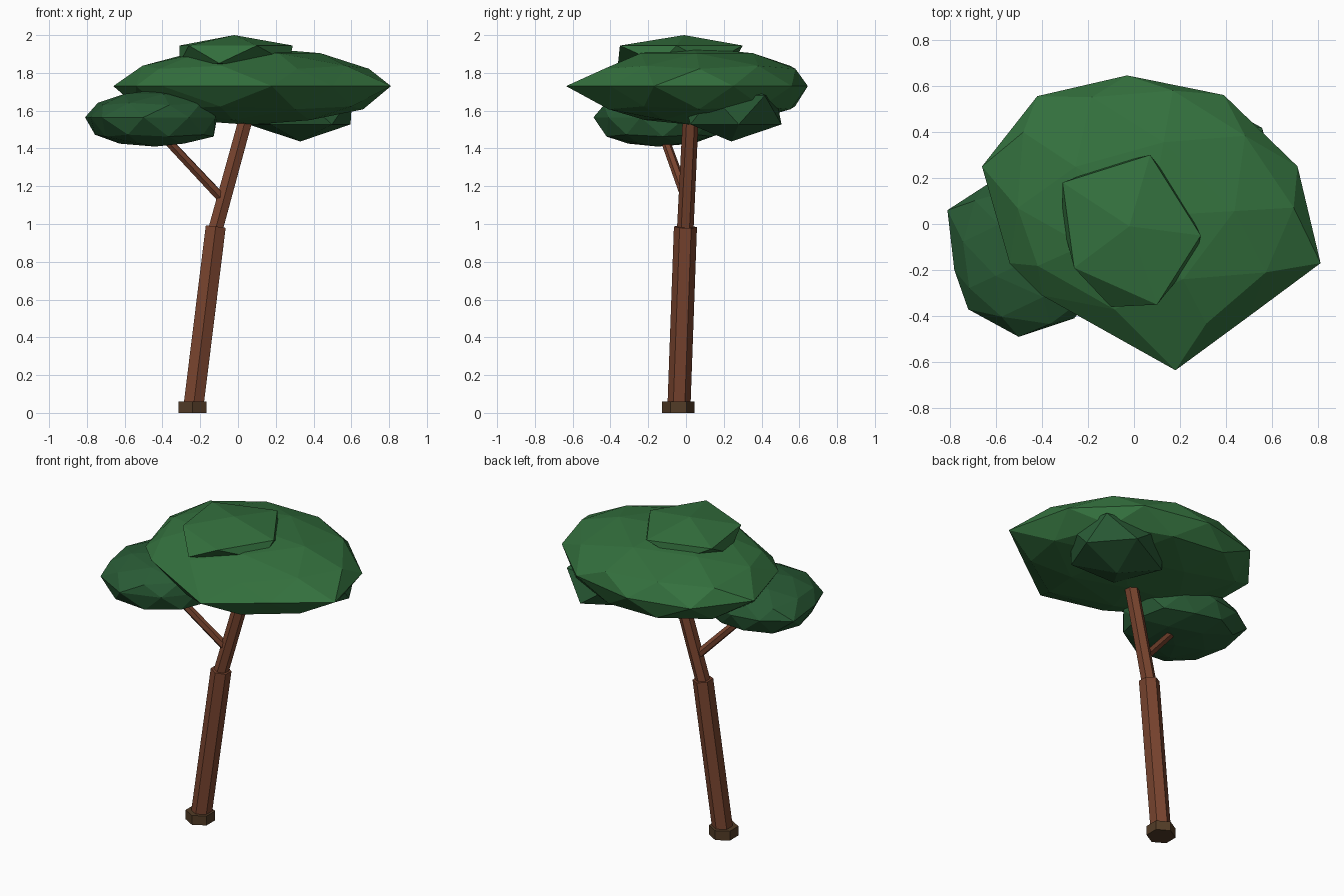
import bpy, bmesh, math
from mathutils import Vector

if "Cube" in bpy.data.objects:
    bpy.data.objects.remove(bpy.data.objects["Cube"])

def material(name, rgb):
    m = bpy.data.materials.new(name)
    m.diffuse_color = (*rgb, 1)
    m.use_nodes = True
    m.node_tree.nodes["Principled BSDF"].inputs["Base Color"].default_value = m.diffuse_color
    return m

BARK = material("bark", (0.19, 0.058, 0.028))
ROOT = material("root", (0.085, 0.045, 0.02))
LEAF = material("leaf", (0.034, 0.165, 0.048))
DARK = material("dark_leaf", (0.022, 0.105, 0.036))

def finish(name, bm, mat):
    bmesh.ops.recalc_face_normals(bm, faces=bm.faces)
    me = bpy.data.meshes.new(name)
    bm.to_mesh(me)
    bm.free()
    me.materials.append(mat)
    ob = bpy.data.objects.new(name, me)
    bpy.context.collection.objects.link(ob)

def limb(name, a, b, r1, r2, mat):
    """Six-sided tapered prism from point a to point b."""
    a, b = Vector(a), Vector(b)
    bm = bmesh.new()
    bmesh.ops.create_cone(bm, cap_ends=True, segments=6, radius1=r1, radius2=r2,
                          depth=(b - a).length)
    q = Vector((0, 0, 1)).rotation_difference(b - a)
    for v in bm.verts:
        v.co = q @ v.co + (a + b) / 2
    finish(name, bm, mat)

def foliage(name, centre, up, down, outline, start, level, grow, mat,
            lean=(0, 0), flat=1.0):
    """Icosphere whose plan follows a ten-point outline starting at a given angle.
    lean shifts everything off the equator, flat < 1 flattens the underside."""
    c = Vector(centre)
    bm = bmesh.new()
    bmesh.ops.create_icosphere(bm, subdivisions=level, radius=1)
    for v in bm.verts:
        x, y, z = v.co.normalized()
        t = ((math.degrees(math.atan2(y, x)) - start) % 360) / 36
        i, f = int(t) % 10, t - int(t)
        p = Vector(outline[i]).lerp(Vector(outline[(i + 1) % 10]), f)
        r, sx, sy = math.hypot(x, y), 0, 0
        if abs(z) > 0.01:
            r *= grow
            sx, sy = lean
        h = z * up if z > 0 else -down * abs(z) ** flat
        v.co = (c.x + (p.x - c.x) * r + sx, c.y + (p.y - c.y) * r + sy, c.z + h)
    finish(name, bm, mat)

# Trunk, foot and side branch
limb("trunk_foot", (-0.24, -0.04, 0), (-0.24, -0.04, 0.06), 0.086, 0.086, ROOT)
limb("lower_trunk", (-0.235, -0.037, 0.04), (-0.118, -0.003, 0.985), 0.061, 0.061, BARK)
limb("upper_trunk", (-0.125, -0.005, 0.95), (0.045, 0.025, 1.57), 0.044, 0.042, BARK)
limb("side_branch", (-0.09, 0.0, 1.14), (-0.40, -0.12, 1.47), 0.027, 0.024, BARK)

# Main crown
foliage("main_crown", (0.07, 0, 1.73), 0.205, 0.205,
        [(0.81, -0.17), (0.71, 0.25), (0.39, 0.56), (-0.03, 0.645), (-0.42, 0.555),
         (-0.66, 0.25), (-0.54, -0.17), (-0.40, -0.31), (0.18, -0.635), (0.50, -0.40)],
        -18, 2, 1.01, LEAF, lean=(0.0, 0.035), flat=0.8)

# Left low clump carried by the branch
foliage("left_clump", (-0.46, -0.15, 1.565), 0.145, 0.155,
        [(-0.12, -0.24), (-0.11, 0.0), (-0.26, 0.14), (-0.46, 0.20), (-0.64, 0.17),
         (-0.81, 0.06), (-0.78, -0.20), (-0.72, -0.37), (-0.50, -0.49), (-0.26, -0.41)],
        -18, 2, 1.06, DARK, lean=(0.02, 0), flat=0.65)

# Small clump under the back right of the crown
foliage("back_clump", (0.33, 0.24, 1.60), 0.18, 0.163,
        [(0.61, 0.14), (0.60, 0.28), (0.56, 0.42), (0.40, 0.51), (0.18, 0.48),
         (0.05, 0.32), (0.05, 0.15), (0.17, 0.02), (0.33, -0.03), (0.50, 0.02)],
        0, 1, 1.1, DARK)

# Top cap
foliage("top_cap", (-0.02, -0.01, 1.90), 0.10, 0.11,
        [(0.29, -0.05), (0.20, 0.13), (0.07, 0.30), (-0.13, 0.25), (-0.31, 0.18),
         (-0.31, 0.0), (-0.26, -0.19), (-0.10, -0.36), (0.10, -0.35), (0.27, -0.14)],
        0, 1, 1.118, LEAF)
